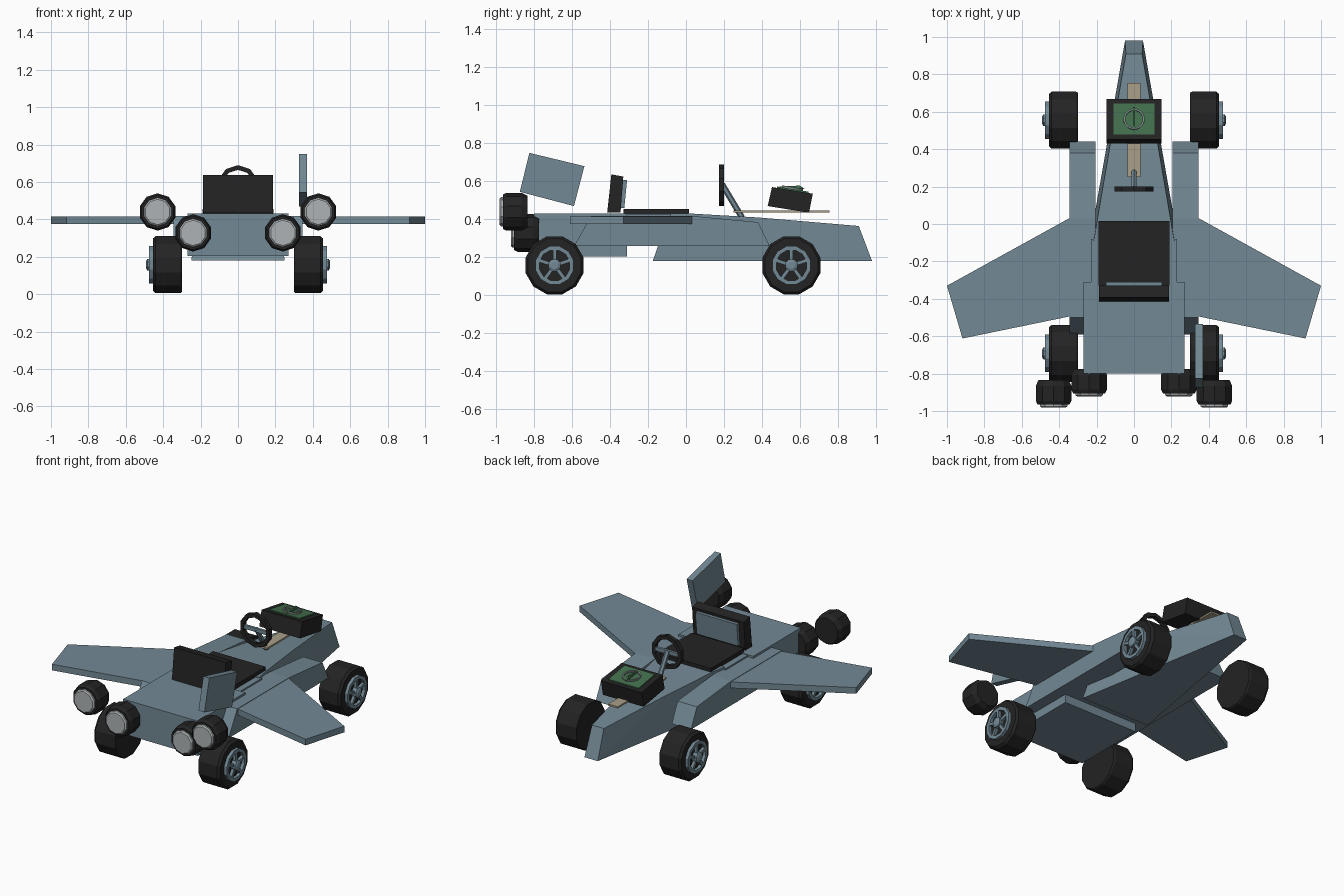
import bpy, bmesh, math
from mathutils import Matrix, Vector

if "Cube" in bpy.data.objects:
    bpy.data.objects.remove(bpy.data.objects["Cube"])


def mat(name, c):
    m = bpy.data.materials.new(name)
    m.diffuse_color = (*c, 1)
    m.use_nodes = True
    m.node_tree.nodes["Principled BSDF"].inputs["Base Color"].default_value = m.diffuse_color
    return m


BLUE = mat("slate blue", (0.17, 0.25, 0.30))
DARK = mat("charcoal", (0.017, 0.017, 0.017))
LIGHT = mat("light grey", (0.42, 0.45, 0.46))
GREEN = mat("screen green", (0.055, 0.16, 0.075))
TAN = mat("tan wood", (0.40, 0.35, 0.25))
GREY = mat("ring grey", (0.20, 0.25, 0.24))


def finish(name, bm, material):
    bmesh.ops.recalc_face_normals(bm, faces=bm.faces)
    me = bpy.data.meshes.new(name)
    bm.to_mesh(me)
    bm.free()
    me.materials.append(material)
    ob = bpy.data.objects.new(name, me)
    bpy.context.collection.objects.link(ob)
    return ob


def hull(name, pts, material):
    bm = bmesh.new()
    for p in pts:
        bm.verts.new(p)
    bmesh.ops.convex_hull(bm, input=bm.verts)
    bmesh.ops.dissolve_limit(bm, angle_limit=0.01, verts=bm.verts, edges=bm.edges)
    return finish(name, bm, material)


def side_prism(name, yz, x0, x1, material):
    return hull(name, [(x, y, z) for x in (x0, x1) for y, z in yz], material)


def box(name, x, y, z, material):
    return side_prism(name, [(a, b) for a in y for b in z], x[0], x[1], material)


def lathe(name, profile, origin, axis, n, material, closed=False):
    """Spin (radius, distance) points about an axis through origin."""
    bm = bmesh.new()
    rot = Vector((0, 0, 1)).rotation_difference(Vector(axis)).to_matrix().to_4x4()
    rings = []
    for r, h in profile:
        rings.append([bm.verts.new((r * math.cos(2 * math.pi * (i + .5) / n),
                                    r * math.sin(2 * math.pi * (i + .5) / n), h)) for i in range(n)])
    pairs = list(zip(rings, rings[1:])) + ([(rings[-1], rings[0])] if closed else [])
    for a, b in pairs:
        for i in range(n):
            j = (i + 1) % n
            bm.faces.new((a[i], a[j], b[j], b[i]))
    if not closed:
        bm.faces.new(rings[0])
        bm.faces.new(rings[-1])
    bmesh.ops.transform(bm, matrix=Matrix.Translation(origin) @ rot, verts=bm.verts)
    return finish(name, bm, material)


def rod(name, a, b, r, material, n=6):
    a, b = Vector(a), Vector(b)
    return lathe(name, [(r, 0), (r, (b - a).length)], a, (b - a).normalized(), n, material)


# Fuselage
hull("nose_body", [(s * x, y, z) for s in (-1, 1) for x, y, z in
                   ((.048, .98, .18), (.043, .91, .365), (.135, .38, .41), (.20, 0, .432),
                    (.215, -.09, .432), (.25, -.175, .18))], BLUE)
box("rear_body", (-.27, .27), (-.80, -.31), (.205, .432), BLUE)
box("mid_body", (-.23, .23), (-.35, -.08), (.26, .428), BLUE)

for s, side in ((-1, "left"), (1, "right")):
    # Side pods and wings
    side_prism(side + "_pod", [(.44, .26), (.38, .385), (.03, .418), (-.50, .418), (-.59, .26)],
               s * .205, s * .345, BLUE)
    hull(side + "_wing", [(s * x, y, z) for z in (.375, .415) for x, y in
                          ((.275, .07), (1, -.33), (.917, -.612), (.35, -.495), (.275, -.48))], BLUE)
    # Rear thrusters with pale discs
    for label, x, y, z in (("outer", .43, -.835, .44), ("inner", .24, -.775, .328)):
        o = (s * x, y, z)
        lathe(f"{side}_{label}_thruster", [(.085, 0), (.1, .03), (.1, .11), (.09, .13)],
              o, (0, -1, 0), 10, DARK)
        lathe(f"{side}_{label}_thruster_disc", [(.077, .12), (.077, .14), (.068, .147)],
              o, (0, -1, 0), 10, LIGHT)
    # Wheels with five-spoke rims
    for label, y in (("front", .555), ("rear", -.692)):
        o = Vector((0, y, .158))
        ax = (s, 0, 0)
        nm = f"{side}_{label}"
        lathe(nm + "_tyre", [(.152, .30), (.158, .31), (.158, .44), (.145, .455)], o, ax, 12, DARK)
        lathe(nm + "_rim", [(.104, .45), (.104, .475), (.082, .475), (.082, .45)], o, ax, 12, BLUE, True)
        lathe(nm + "_hub", [(.034, .45), (.034, .485), (.02, .492)], o, ax, 8, BLUE)
        for k in range(5):
            a = math.pi / 2 + k * 2 * math.pi / 5
            d = Vector((0, math.cos(a), math.sin(a)))
            c = o + Vector((s * .465, 0, 0))
            rod(f"{nm}_spoke_{k}", c + d * .02, c + d * .088, .013, BLUE, 4)

# Single tilted tail fin
side_prism("tail_fin", [(-.825, .75), (-.535, .68), (-.59, .47), (-.875, .545)], .327, .37, BLUE)

# Seat
box("seat_cushion", (-.19, .19), (-.33, .015), (.42, .455), DARK)
side_prism("seat_back", [(-.415, .435), (-.345, .435), (-.33, .625), (-.393, .637)], -.187, .187, DARK)
side_prism("seat_back_panel", [(-.35, .46), (-.325, .46), (-.31, .608), (-.34, .608)], -.15, .15, BLUE)

# Steering wheel and column
lathe("steering_wheel", [(.11, -.014), (.11, .014), (.085, .014), (.085, -.014)],
      (0, .187, .58), (0, 1, 0), 10, DARK, True)
rod("steering_column", (0, .19, .585), (0, .295, .41), .016, BLUE)
box("steering_crossbar", (-.09, .09), (.18, .197), (.568, .592), BLUE)

# Wooden plank and tilted instrument box
box("plank", (-.035, .035), (.25, .755), (.435, .446), TAN)
side_prism("instrument_box", [(.453, .57), (.668, .535), (.648, .435), (.43, .47)], -.147, .147, DARK)
side_prism("instrument_screen", [(.478, .56), (.478, .573), (.645, .546), (.645, .53)], -.11, .11, GREEN)
up = Vector((0, .16, .987))
lathe("screen_ring", [(.057, 0), (.057, .012), (.047, .012), (.047, 0)],
      (0, .56, .558), up, 16, GREY, True)
side_prism("screen_pointer", [(.49, .572), (.60, .578), (.625, .56), (.60, .556)], -.006, .006, GREEN)
